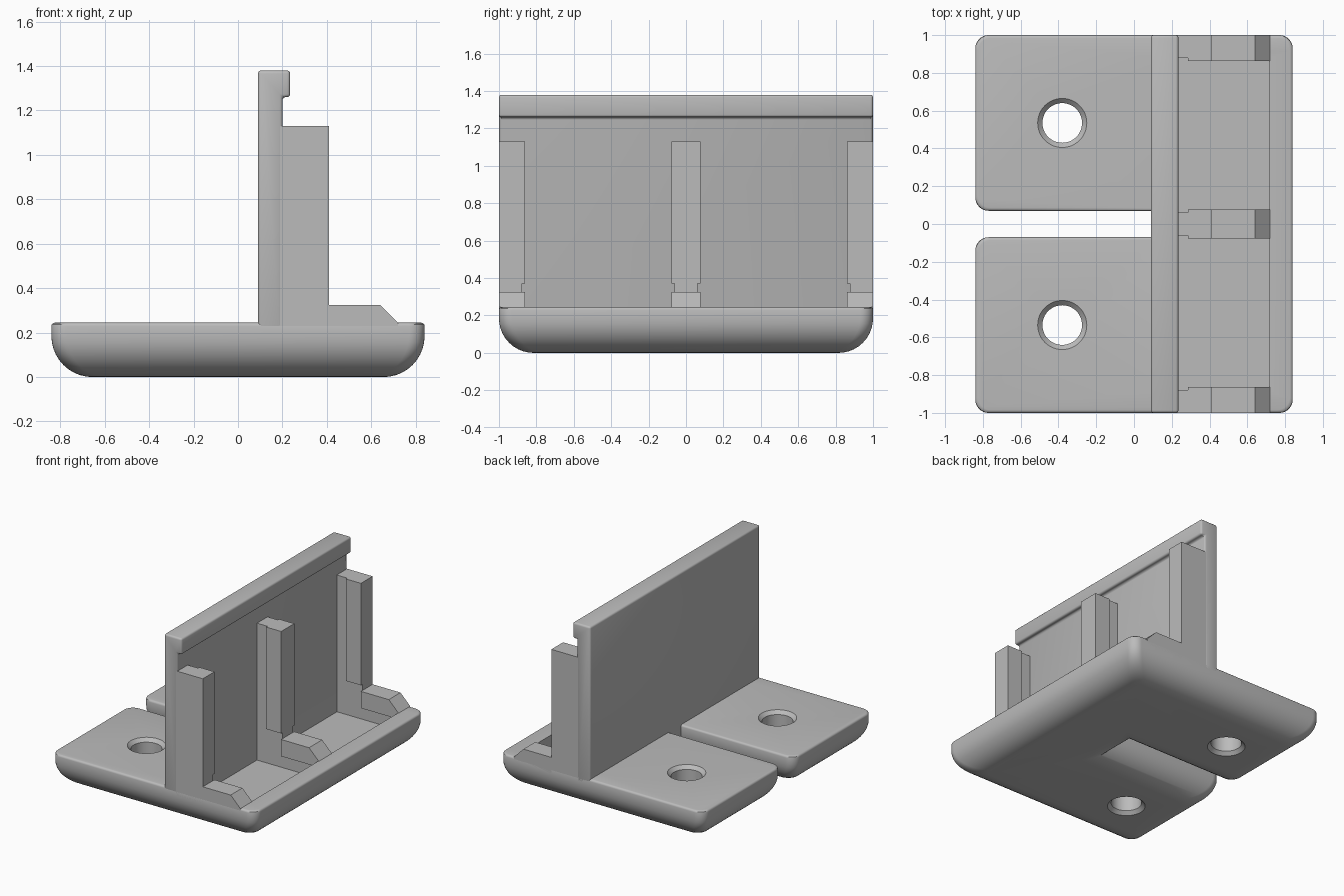
import bpy, bmesh
from math import sin, cos, pi, radians, sqrt

cube = bpy.data.objects.get("Cube")
if cube:
    bpy.data.objects.remove(cube, do_unlink=True)

grey = bpy.data.materials.new("light_grey")
grey.use_nodes = True
colour = (0.5, 0.5, 0.5, 1)
grey.diffuse_color = colour
grey.node_tree.nodes["Principled BSDF"].inputs["Base Color"].default_value = colour

TOP = 0.245          # height of the base plate
RIB_TOP = 1.13


def loft(name, rings):
    """Skin a stack of closed rings and cap both ends."""
    bm = bmesh.new()
    loops = [[bm.verts.new(p) for p in ring] for ring in rings]
    n = len(loops[0])
    for a, b in zip(loops, loops[1:]):
        for i in range(n):
            j = (i + 1) % n
            bm.faces.new((a[i], a[j], b[j], b[i]))
    bm.faces.new(loops[0][::-1])
    bm.faces.new(loops[-1])
    bmesh.ops.recalc_face_normals(bm, faces=bm.faces[:])
    mesh = bpy.data.meshes.new(name)
    bm.to_mesh(mesh)
    bm.free()
    mesh.materials.append(grey)
    obj = bpy.data.objects.new(name, mesh)
    bpy.context.collection.objects.link(obj)
    return obj


def extrude(name, profile, y0, y1):
    return loft(name, [[(x, y, z) for x, z in profile] for y in (y0, y1)])


def rect(x0, x1, z0, z1):
    return [(x0, z0), (x1, z0), (x1, z1), (x0, z1)]


def activate(obj):
    bpy.ops.object.select_all(action='DESELECT')
    obj.select_set(True)
    bpy.context.view_layer.objects.active = obj


def cut(obj, cutter):
    cutter.hide_render = True
    mod = obj.modifiers.new("cut", 'BOOLEAN')
    mod.operation = 'DIFFERENCE'
    mod.solver = 'EXACT'
    mod.object = cutter
    activate(obj)
    bpy.ops.object.modifier_apply(modifier=mod.name)
    bpy.data.objects.remove(cutter, do_unlink=True)


def smooth(obj):
    activate(obj)
    bpy.ops.object.shade_smooth_by_angle(angle=radians(32))


# Base plate: forked outline, inset towards the bottom for the round underside
def outline(z, d, r=0.07, steps=8):
    x, y, slot, end = 0.84 - d, 1 - d, 0.07 + d, 0.09 + d
    corners = [(x, -y, -90), (x, y, 0), (-x, y, 90), (-x, slot, 180),
               (end, slot, None), (end, -slot, None),
               (-x, -slot, 90), (-x, -y, 180)]
    pts = []
    for cx, cy, a in corners:
        if a is None:
            pts.append((cx, cy, z))
            continue
        mid = radians(a + 45)
        ox, oy = cx - r * sqrt(2) * cos(mid), cy - r * sqrt(2) * sin(mid)
        for i in range(steps + 1):
            t = radians(a + 90 * i / steps)
            pts.append((ox + r * cos(t), oy + r * sin(t), z))
    return pts


R, r = 0.185, 0.015
layers = [(R - R * cos(t), R - R * sin(t)) for t in (i * pi / 20 for i in range(11))]
layers += [(TOP - r + r * sin(t), r - r * cos(t)) for t in (i * pi / 6 for i in range(4))]
base = loft("base_plate", [outline(z, d) for z, d in layers])

# Sunken tray between the ribs, then countersunk screw holes
cut(base, extrude("tray_cutter", rect(0.19, 0.715, 0.11, 0.5), -0.88, 0.88))
for side in (-1, 1):
    bore = [(0.145, -0.015), (0.105, 0.025), (0.105, TOP - 0.025), (0.145, TOP + 0.015)]
    rings = [[(-0.38 + rad * cos(2 * pi * i / 48), side * 0.535 + rad * sin(2 * pi * i / 48), z)
              for i in range(48)] for rad, z in bore]
    cut(base, loft("hole_cutter", rings))
smooth(base)

# Upright wall with overhanging lip
wall = extrude("upright_wall", [(0.09, 0.2), (0.2, 0.2), (0.2, 1.26), (0.235, 1.26),
                                (0.235, 1.38), (0.09, 1.38)], -1, 1)
bevel = wall.modifiers.new("soft_edges", 'BEVEL')
bevel.width = 0.014
bevel.segments = 3
activate(wall)
bpy.ops.object.modifier_apply(modifier=bevel.name)
smooth(wall)

# Tray-side skirt of the wall, below the plate top
extrude("wall_skirt", rect(0.15, 0.2, 0.1, 0.25), -0.89, 0.89)


# Ribs: narrow web, wider upright flange and wider sloped foot
def rib(name, web, wide, bottom):
    slope = [(0.72, TOP), (0.64, 0.325)]
    extrude(name + "_web", [(0.19, bottom), (0.72, bottom)] + slope +
            [(0.41, 0.325), (0.41, RIB_TOP), (0.19, RIB_TOP)], *web)
    extrude(name + "_flange", rect(0.285, 0.41, 0.37, RIB_TOP), *wide)
    extrude(name + "_foot", [(0.41, 0.2), (0.72, 0.2)] + slope + [(0.41, 0.325)], *wide)


rib("middle_rib", (-0.062, 0.062), (-0.077, 0.077), 0.1)
rib("front_rib", (-1, -0.878), (-1, -0.862), 0.2)
rib("back_rib", (0.878, 1), (0.862, 1), 0.2)
